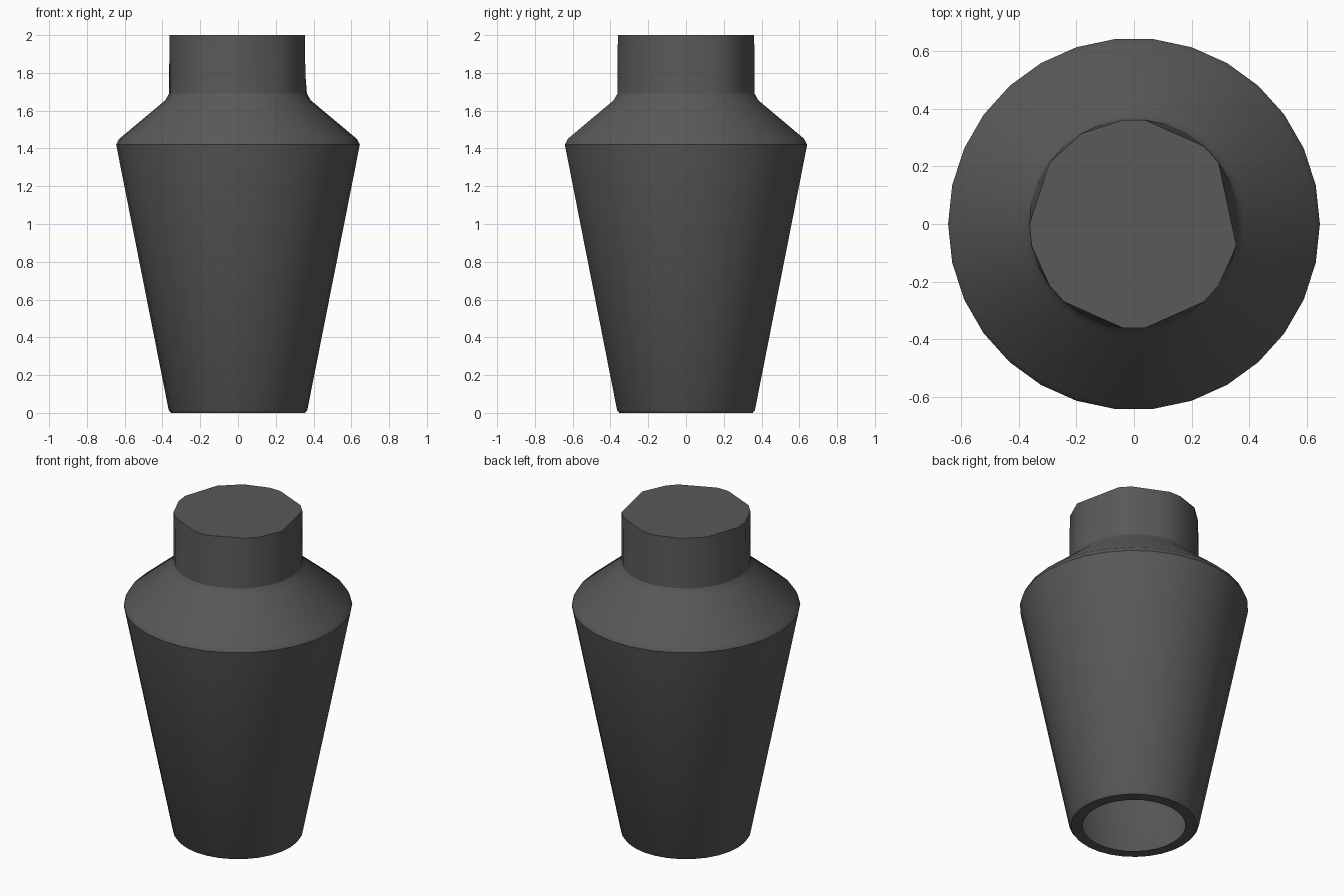
import bpy, bmesh, math
from mathutils import Vector

if "Cube" in bpy.data.objects:
    bpy.data.objects.remove(bpy.data.objects["Cube"])

SIDES = 30
# neck corners kept at the coarse lip (indices out of 30 sides)
LIP = [3, 4, 7, 8, 10, 12, 15, 16, 18, 19, 22, 23, 26, 27, 29]

grey = bpy.data.materials.new("dark_grey")
grey.diffuse_color = (0.1, 0.1, 0.1, 1)
grey.use_nodes = True
grey.node_tree.nodes["Principled BSDF"].inputs["Base Color"].default_value = grey.diffuse_color


def point(i, r, z):
    a = 2 * math.pi * i / SIDES
    return Vector((r * math.cos(a), r * math.sin(a), z))


def ring(bm, r, z, corners=range(SIDES)):
    """Ring of 30 vertices lying on a polygon with the given corners."""
    corners = list(corners)
    verts = []
    for i in range(SIDES):
        lo = max([c for c in corners if c <= i], default=corners[-1] - SIDES)
        hi = min([c for c in corners if c > i], default=corners[0] + SIDES)
        t = (i - lo) / (hi - lo)
        verts.append(bm.verts.new(point(lo, r, z).lerp(point(hi, r, z), t)))
    return verts


def lathe(name, profile, cap=False):
    bm = bmesh.new()
    rings = [ring(bm, *p) for p in profile]
    for a, b in zip(rings, rings[1:]):
        for i in range(SIDES):
            j = (i + 1) % SIDES
            bm.faces.new((a[i], a[j], b[j], b[i]))
    if cap:
        bm.faces.new(rings[-1])
    me = bpy.data.meshes.new(name)
    bm.to_mesh(me)
    bm.free()
    me.materials.append(grey)
    ob = bpy.data.objects.new(name, me)
    bpy.context.collection.objects.link(ob)
    bpy.ops.object.select_all(action='DESELECT')
    ob.select_set(True)
    bpy.context.view_layer.objects.active = ob
    bpy.ops.object.shade_smooth_by_angle(angle=math.radians(35))
    return ob


# tapered body with an open, lipped base and a sloping shoulder
lathe("body", [(0.29, 0.0), (0.355, 0.0), (0.367, 0.015), (0.645, 1.42),
               (0.63, 1.45), (0.385, 1.655), (0.365, 1.69)])

# closed neck with a coarser lip
lathe("neck", [(0.365, 1.69), (0.363, 2.0, LIP)], cap=True)
